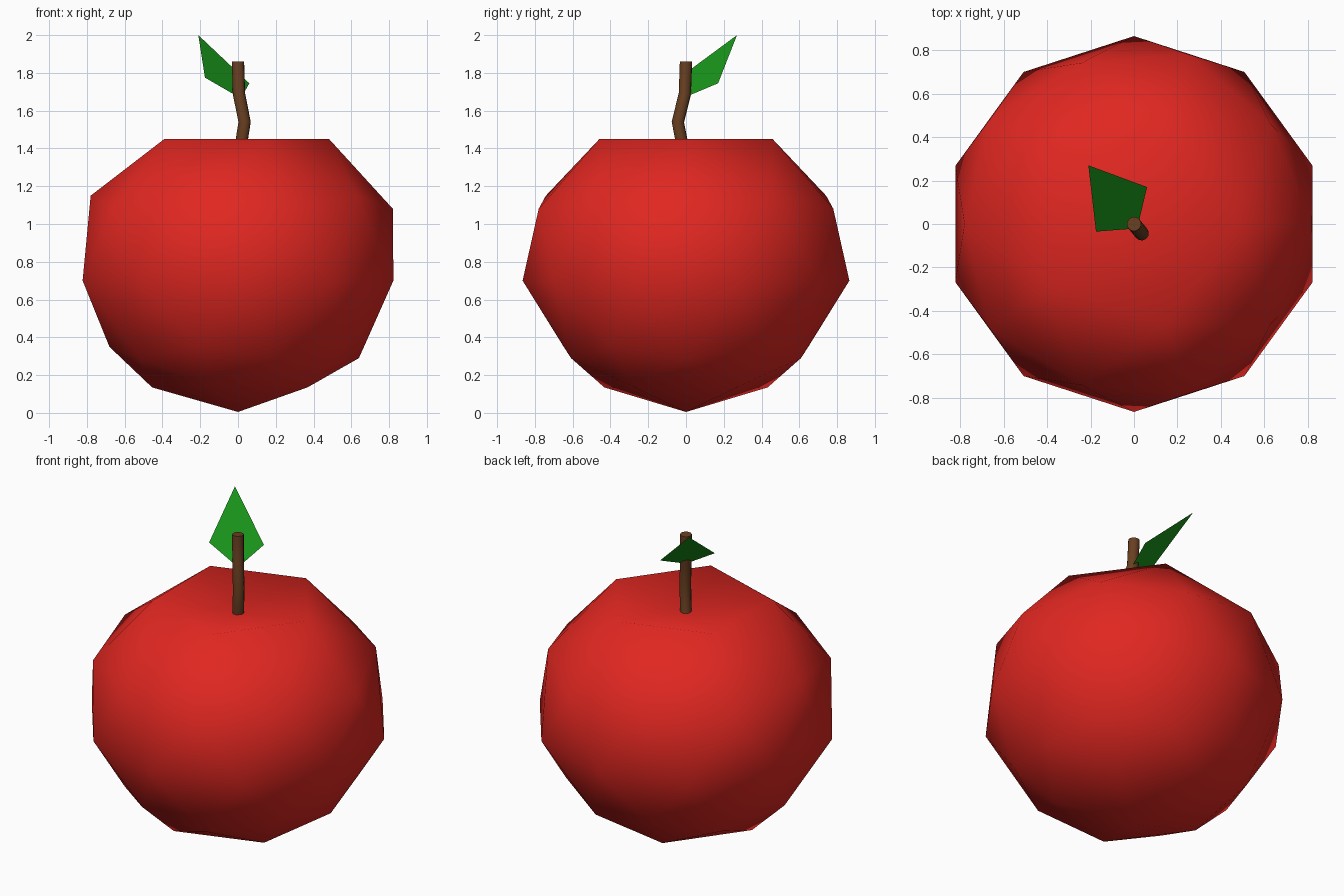
import bpy, bmesh

if "Cube" in bpy.data.objects:
    bpy.data.objects.remove(bpy.data.objects["Cube"])


def material(name, color):
    m = bpy.data.materials.new(name)
    m.diffuse_color = (*color, 1)
    m.use_nodes = True
    m.node_tree.nodes["Principled BSDF"].inputs["Base Color"].default_value = m.diffuse_color
    return m


def add_mesh(name, bm, mat, smooth):
    me = bpy.data.meshes.new(name)
    bm.to_mesh(me)
    bm.free()
    for p in me.polygons:
        p.use_smooth = smooth
    me.materials.append(mat)
    ob = bpy.data.objects.new(name, me)
    bpy.context.collection.objects.link(ob)
    return ob


# Fruit: icosphere whose rings are reshaped (unit height -> new height, width factor)
R = 0.865
rings = [(-1, 0.005, 1), (-0.851, 0.135, 1), (-0.526, 0.29, 0.87),
         (-0.447, 0.35, 0.88), (0, 0.70, 1), (0.447, 1.08, 1.06),
         (0.526, 1.15, 1.06), (0.851, 1.45, 1.06), (1, 1.37, 1)]
bm = bmesh.new()
bmesh.ops.create_icosphere(bm, subdivisions=2, radius=1)
for v in bm.verts:
    _, z, w = min(rings, key=lambda r: abs(r[0] - v.co.z))
    v.co = (v.co.x * R * w, v.co.y * R * w, z)
add_mesh("apple_body", bm, material("red_skin", (0.75, 0.02, 0.015)), True)

# Stem: bent round tube
cu = bpy.data.curves.new("stem", "CURVE")
cu.dimensions = "3D"
cu.bevel_depth = 0.033
cu.bevel_resolution = 4
cu.use_fill_caps = True
path = [(0, 0, 1.32), (0.035, -0.043, 1.54), (0.005, -0.006, 1.69), (0, 0, 1.86)]
sp = cu.splines.new("POLY")
sp.points.add(len(path) - 1)
for p, co in zip(sp.points, path):
    p.co = (*co, 1)
cu.materials.append(material("brown_bark", (0.14, 0.05, 0.015)))
stem = bpy.data.objects.new("stem", cu)
bpy.context.collection.objects.link(stem)
bpy.context.view_layer.objects.active = stem
stem.select_set(True)
bpy.ops.object.convert(target="MESH")
bpy.ops.object.shade_smooth_by_angle(angle=0.9)

# Leaf: single flat kite
bm = bmesh.new()
kite = [(0.015, -0.02, 1.665), (0.06, 0.17, 1.745), (-0.21, 0.27, 2.0), (-0.175, -0.035, 1.775)]
bm.faces.new([bm.verts.new(c) for c in kite])
add_mesh("leaf", bm, material("green_leaf", (0.01, 0.3, 0.01)), False)
